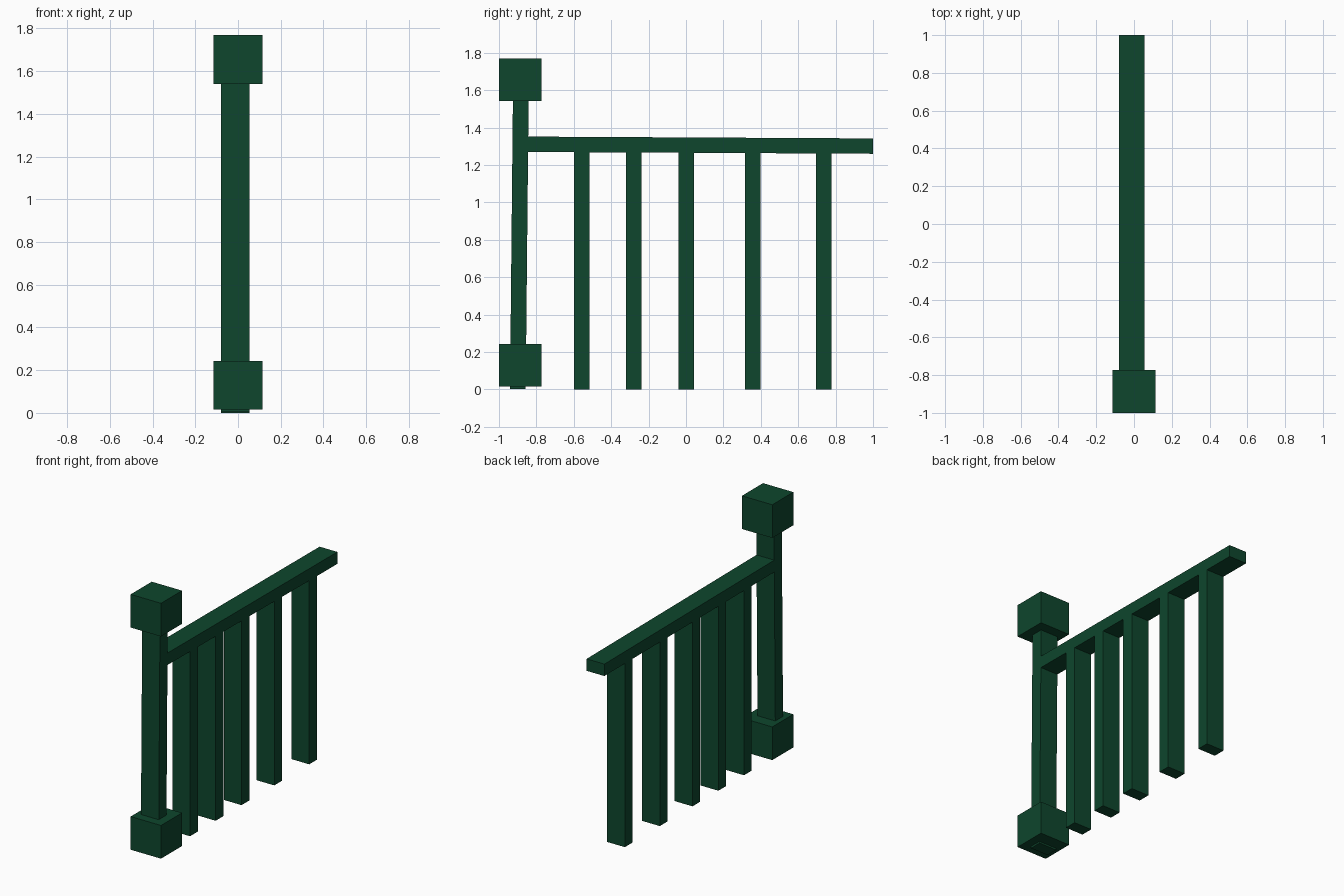
import bpy

if "Cube" in bpy.data.objects:
    bpy.data.objects.remove(bpy.data.objects["Cube"])

# single dark green paint
green = bpy.data.materials.new("dark_green")
green.diffuse_color = (0.0044, 0.0612, 0.0262, 1)
green.use_nodes = True
green.node_tree.nodes["Principled BSDF"].inputs["Base Color"].default_value = green.diffuse_color

X0, X1 = -0.08, 0.055   # shared thickness of rail, post and balusters


def prism(name, x0, x1, side):
    """Extrude a four-point (y, z) side profile across x."""
    verts = [(x, y, z) for x in (x0, x1) for y, z in side]
    faces = [(3, 2, 1, 0), (4, 5, 6, 7)]
    faces += [(i, (i + 1) % 4, (i + 1) % 4 + 4, i + 4) for i in range(4)]
    mesh = bpy.data.meshes.new(name)
    mesh.from_pydata(verts, [], faces)
    mesh.materials.append(green)
    obj = bpy.data.objects.new(name, mesh)
    bpy.context.collection.objects.link(obj)
    return obj


def rect(y0, y1, z0, z1):
    return [(y0, z0), (y1, z0), (y1, z1), (y0, z1)]


# slightly leaning newel post with a block at each end
prism("newel_post", X0, X1,
      [(-0.941, 0.003), (-0.857, 0.003), (-0.841, 1.6), (-0.925, 1.6)])
prism("base_block", -0.115, 0.115, rect(-1.0, -0.772, 0.015, 0.243))
prism("cap_block", -0.115, 0.115, rect(-1.0, -0.772, 1.541, 1.769))

# handrail, dropping a touch towards the back
prism("handrail", X0, X1,
      [(-0.87, 1.27), (1.0, 1.26), (1.0, 1.342), (-0.87, 1.352)])

# unevenly spaced balusters
for i, y in enumerate((-0.557, -0.279, 0.002, 0.357, 0.736)):
    prism(f"baluster_{i + 1}", X0, X1, rect(y - 0.042, y + 0.042, 0, 1.275))
